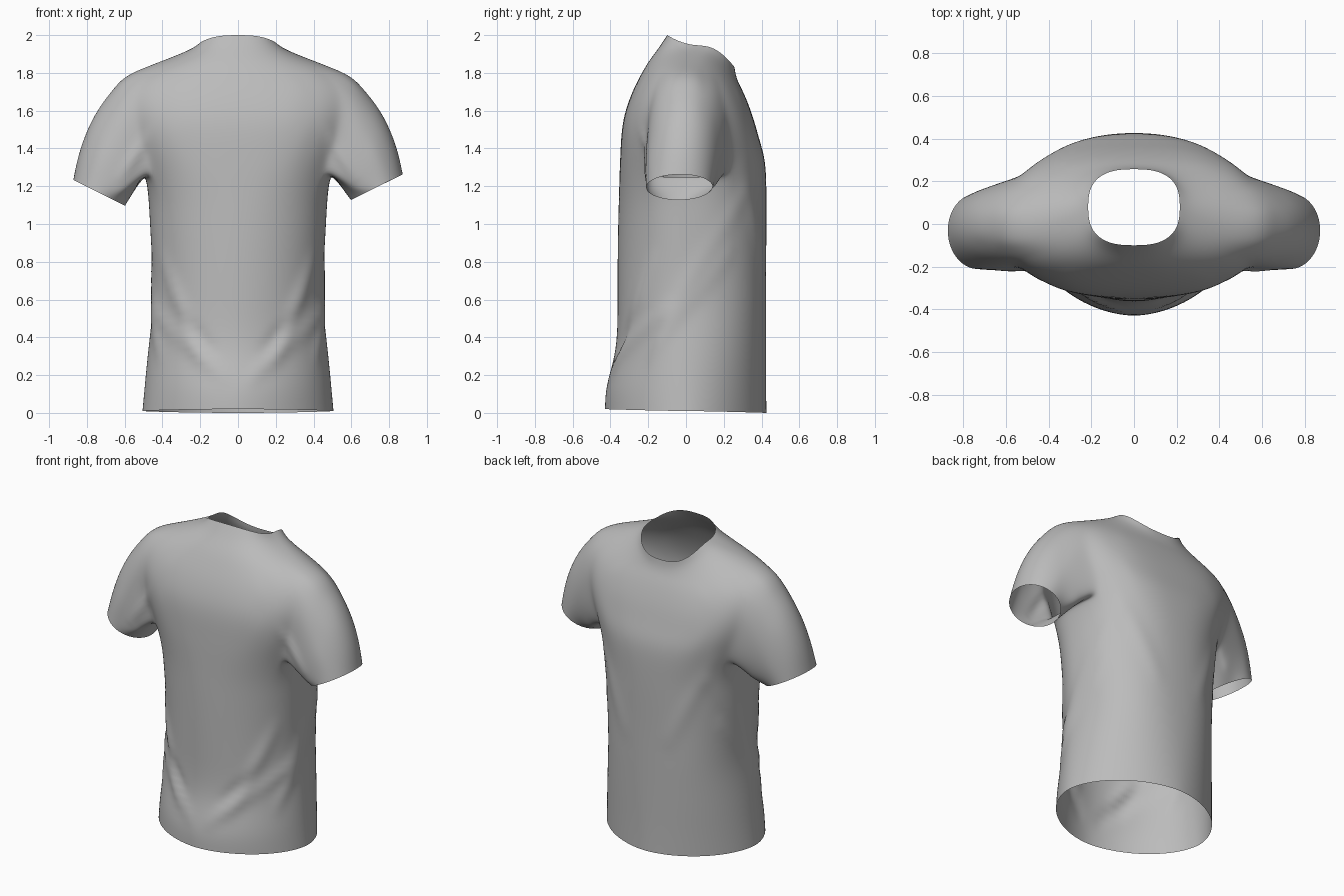
import bpy
import bmesh
from math import sin, cos, pi
from mathutils import Vector

default_cube = bpy.data.objects.get("Cube")
if default_cube:
    bpy.data.objects.remove(default_cube, do_unlink=True)

COLUMNS = 48
HALF = COLUMNS // 2
ARM = 4            # half width of the armhole, in columns
SLEEVE_STEPS = 6

# Lower body rings: height, half width, back depth, chest depth
body = [
    (0.01, 0.507, -0.43, 0.427), (0.14, 0.495, -0.427, 0.425),
    (0.3, 0.48, -0.375, 0.425), (0.45, 0.462, -0.363, 0.425),
    (0.6, 0.447, -0.363, 0.425), (0.8, 0.455, -0.363, 0.425),
    (1.0, 0.467, -0.36, 0.427), (1.13, 0.473, -0.356, 0.427),
    (1.28, 0.487, -0.352, 0.425),
]
# Yoke rings: side height, half width, side y, back y, back z, chest y, chest z
yoke = [
    (1.41, 0.55, 0, -0.348, 1.37, 0.413, 1.37),
    (1.55, 0.605, 0, -0.343, 1.48, 0.385, 1.46),
    (1.67, 0.62, 0, -0.328, 1.58, 0.358, 1.56),
    (1.785, 0.605, 0, -0.29, 1.69, 0.325, 1.65),
    (1.835, 0.48, 0, -0.245, 1.78, 0.298, 1.71),
    (1.88, 0.36, 0.03, -0.2, 1.86, 0.277, 1.75),
    (1.92, 0.26, 0.06, -0.145, 1.93, 0.263, 1.79),
    (1.945, 0.215, 0.08, -0.1, 2.0, 0.257, 1.83),
]
HEM_TILT = 0.01
rings = [(z, w, 0, yb, z, yf, z) for z, w, yb, yf in body] + yoke
# The hem hangs a little lower on the chest side
z, w, ys, yb, zb, yf, zf = rings[0]
rings[0] = (z, w, ys, yb, zb + HEM_TILT, yf, zf - HEM_TILT)
ARM_LOW = len(body) - 1
ARM_HIGH = ARM_LOW + 4


def signed_power(value, power):
    return abs(value) ** power * (1 if value >= 0 else -1)


def ring_power(row, chest):
    """Roundness: lens-like at the hem, boxier at the chest and collar."""
    if row == len(rings) - 1:
        return 0.75
    if ARM_LOW <= row < ARM_HIGH:
        return 0.78
    height = rings[row][0]
    waist = 0 if chest else min(max((1.25 - height) / 0.35, 0), 1)
    base = 0.86 + 0.15 * waist
    return base + (1.1 - base) * max(0, 1 - height / 0.6)


def ring_point(row, column):
    """Point on a rounded, tilted cross-section."""
    zs, w, ys, yb, zb, yf, zf = rings[row]
    a = 2 * pi * column / COLUMNS
    s, c = sin(a), cos(a)
    y_end, z_end = (yf, zf) if s > 0 else (yb, zb)
    power = ring_power(row, s > 0)
    y = ys + (y_end - ys) * abs(s) ** power
    z = zs + (z_end - zs) * abs(s) ** 1.5
    return Vector((w * signed_power(c, power), y, z))


# Body with open hem, neck and armholes
bm = bmesh.new()
grid = [[bm.verts.new(ring_point(r, j)) for j in range(COLUMNS)]
        for r in range(len(rings))]

for r in range(len(rings) - 1):
    for j in range(COLUMNS):
        offset = (j + ARM) % HALF
        if ARM_LOW <= r < ARM_HIGH and offset < 2 * ARM:
            continue
        k = (j + 1) % COLUMNS
        bm.faces.new((grid[r][j], grid[r][k], grid[r + 1][k], grid[r + 1][j]))


def armhole(side):
    """Ordered armhole edge, from the shoulder over the chest side and around."""
    def at(row, d):
        return grid[row][(d if side > 0 else HALF - d) % COLUMNS]
    rows = range(ARM_LOW + 1, ARM_HIGH)
    loop = [at(ARM_HIGH, d) for d in range(ARM + 1)]
    loop += [at(r, ARM) for r in reversed(rows)]
    loop += [at(ARM_LOW, d) for d in range(ARM, -ARM - 1, -1)]
    loop += [at(r, -ARM) for r in rows]
    loop += [at(ARM_HIGH, d) for d in range(-ARM, 0)]
    return loop


# Sleeves grow from the armholes to slanted cuffs
for side in (1, -1):
    previous = armhole(side)
    start = [v.co.copy() for v in previous]
    count = len(start)
    drop = 0 if side > 0 else 0.03
    for step in range(1, SLEEVE_STEPS + 1):
        t = step / SLEEVE_STEPS
        current = []
        for i, p in enumerate(start):
            a = 2 * pi * i / count
            s, c = sin(a), cos(a)
            cuff = Vector((side * (0.735 + 0.137 * c - 0.02 * s),
                           -0.035 + 0.175 * s + 0.03 * c,
                           1.195 - drop + 0.068 * c - 0.01 * s))
            arc = 4 * t * (1 - t)
            top = max(c, 0)
            bulge = Vector((side * 0.045 * top, 0.012 * s, 0.025 * top))
            current.append(bm.verts.new(p.lerp(cuff, t) + bulge * arc))
        for i in range(count):
            k = (i + 1) % count
            quad = (previous[i], previous[k], current[k], current[i])
            bm.faces.new(quad if side < 0 else quad[::-1])
        previous = current

loose = [v for v in bm.verts if not v.link_faces]
bmesh.ops.delete(bm, geom=loose, context='VERTS')
bmesh.ops.recalc_face_normals(bm, faces=bm.faces)
# Ease the seams where sleeve and body meet
seam = [v for v in bm.verts if 0.36 < abs(v.co.x) < 0.72 and 1.2 < v.co.z < 1.77
        and not v.is_boundary]
for _ in range(3):
    bmesh.ops.smooth_vert(bm, verts=seam, factor=0.3,
                          use_axis_x=True, use_axis_y=True, use_axis_z=True)

cage = bpy.data.meshes.new("shirt_cage")
bm.to_mesh(cage)
bm.free()
shirt = bpy.data.objects.new("shirt", cage)
bpy.context.collection.objects.link(shirt)
shirt.modifiers.new("smooth_cloth", 'SUBSURF').levels = 2
bpy.context.view_layer.update()
evaluated = shirt.evaluated_get(bpy.context.evaluated_depsgraph_get())
cloth = bpy.data.meshes.new_from_object(evaluated)
shirt.modifiers.clear()
shirt.data = cloth
cloth.name = "shirt"

# Cloth folds: start, end, width, height; each is mirrored
folds = [
    ((0.42, -0.2, 0.8), (0.2, -0.39, 0.27), 0.045, 0.02),
    ((0.45, -0.1, 0.55), (0.08, -0.42, 0.2), 0.04, 0.018),
    ((0.35, -0.28, 0.55), (0.14, -0.38, 0.33), 0.035, -0.02),
    ((0.36, 0.28, 1.15), (0.45, -0.1, 0.5), 0.05, 0.014),
    ((0.4, 0.22, 0.85), (0.43, -0.2, 0.3), 0.04, 0.013),
    ((0.45, -0.22, 1.5), (0.62, -0.2, 1.25), 0.03, 0.012),
    ((0.38, 0.27, 1.3), (0.16, 0.4, 0.75), 0.05, 0.01),
]


def fold_offset(p):
    q = Vector((abs(p.x), p.y, p.z))
    total = 0
    for a, b, width, height in folds:
        a, b = Vector(a), Vector(b)
        t = min(max((q - a).dot(b - a) / (b - a).length_squared, 0), 1)
        d = (q - a.lerp(b, t)).length / width
        total += height * 2.718 ** (-d * d) * (0.4 + 0.6 * sin(pi * t))
    return total


moved = [v.co + v.normal * fold_offset(v.co) for v in cloth.vertices]
for v, co in zip(cloth.vertices, moved):
    v.co = co

# Plain grey cloth
grey = bpy.data.materials.new("grey_cloth")
grey.use_nodes = True
colour = (0.5, 0.5, 0.5, 1)
grey.diffuse_color = colour
grey.node_tree.nodes["Principled BSDF"].inputs["Base Color"].default_value = colour
cloth.materials.clear()
cloth.materials.append(grey)
for face in cloth.polygons:
    face.use_smooth = True
